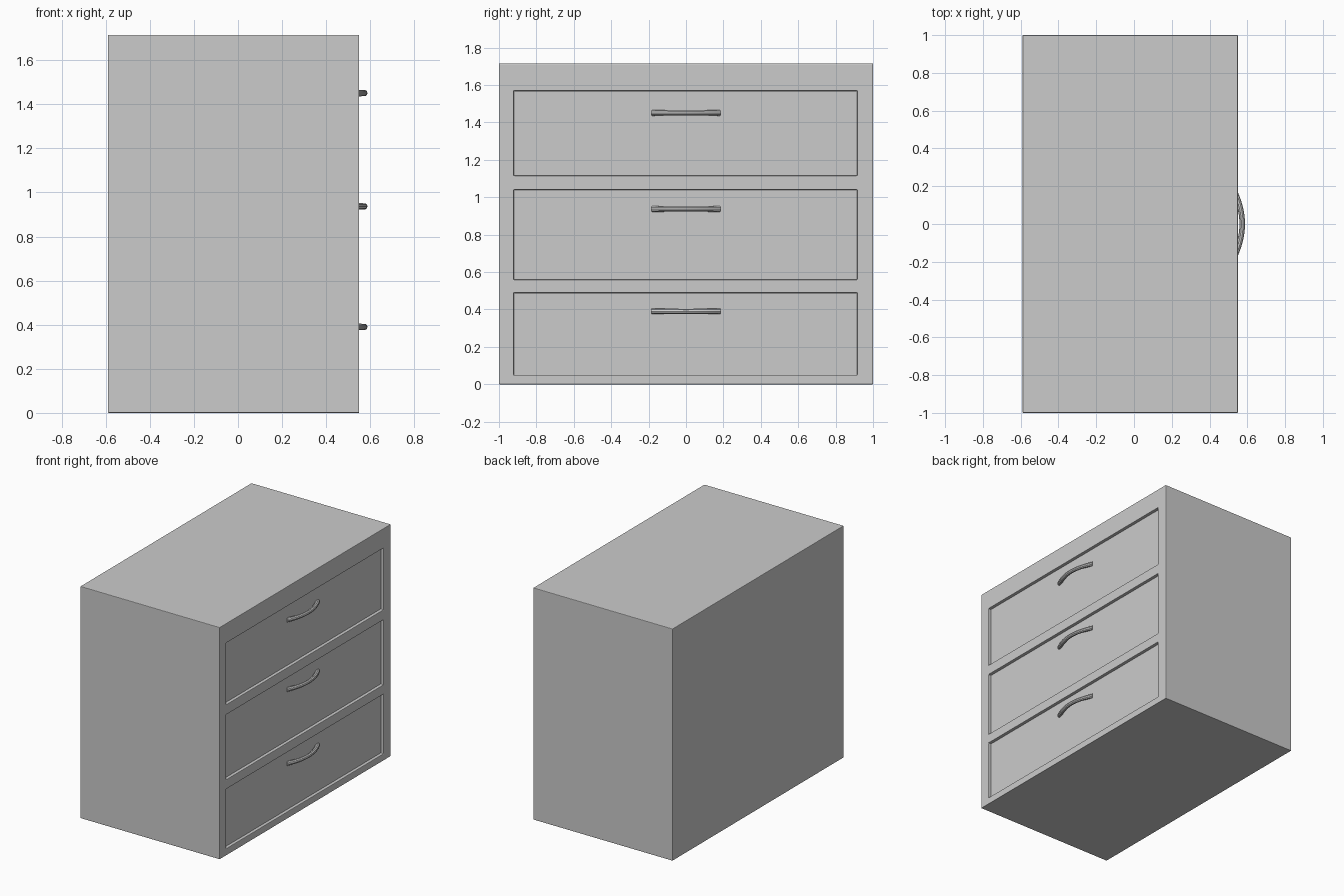
import bpy

if "Cube" in bpy.data.objects:
    bpy.data.objects.remove(bpy.data.objects["Cube"])

BACK, FRONT, HEIGHT = -0.59, 0.55, 1.715
RECESS = 0.022
Y0, Y1 = -0.92, 0.915
# bottom, top and handle height of each drawer
DRAWERS = [(0.05, 0.49, 0.39), (0.56, 1.04, 0.937), (1.115, 1.57, 1.451)]


def box(name, lo, hi):
    bpy.ops.mesh.primitive_cube_add(size=1, location=[(a + b) / 2 for a, b in zip(lo, hi)])
    ob = bpy.context.object
    ob.name = name
    ob.scale = [b - a for a, b in zip(lo, hi)]
    bpy.ops.object.transform_apply(location=False, rotation=False, scale=True)
    return ob


def bevel(ob, width):
    m = ob.modifiers.new("soft_edges", 'BEVEL')
    m.width, m.segments, m.limit_method = width, 2, 'ANGLE'


def handle(name, z):
    # bowed pull whose ends sink into the drawer front
    cu = bpy.data.curves.new(name, 'CURVE')
    cu.dimensions = '3D'
    cu.bevel_depth, cu.bevel_resolution = 0.0145, 3
    cu.use_fill_caps = True
    sp = cu.splines.new('POLY')
    n = 16
    sp.points.add(n)
    for i, p in enumerate(sp.points):
        t = 2 * i / n - 1
        p.co = (0.573 - 0.047 * t * t, 0.18 * t, z, 1)
        p.radius = 1 + 0.12 * t * t
    ob = bpy.data.objects.new(name, cu)
    bpy.context.collection.objects.link(ob)
    bpy.ops.object.select_all(action='DESELECT')
    ob.select_set(True)
    bpy.context.view_layer.objects.active = ob
    bpy.ops.object.convert(target='MESH')
    bpy.ops.object.shade_smooth_by_angle()


# Cabinet body
body = box("cabinet_body", (BACK, -1, 0), (FRONT, 1, HEIGHT))

for i, (z0, z1, zh) in enumerate(DRAWERS, 1):
    # Drawer opening
    cut = box(f"opening_cutter_{i}", (FRONT - 0.06, Y0, z0), (FRONT + 0.1, Y1, z1))
    cut.hide_render = True
    cut.hide_set(True)
    m = body.modifiers.new(f"opening_{i}", 'BOOLEAN')
    m.operation, m.solver, m.object = 'DIFFERENCE', 'EXACT', cut
    # Drawer front set back in the opening
    g = 0.001
    box(f"drawer_front_{i}", (FRONT - 0.059, Y0 + g, z0 + g), (FRONT - RECESS, Y1 - g, z1 - g))
    handle(f"drawer_handle_{i}", zh)

bevel(body, 0.004)
